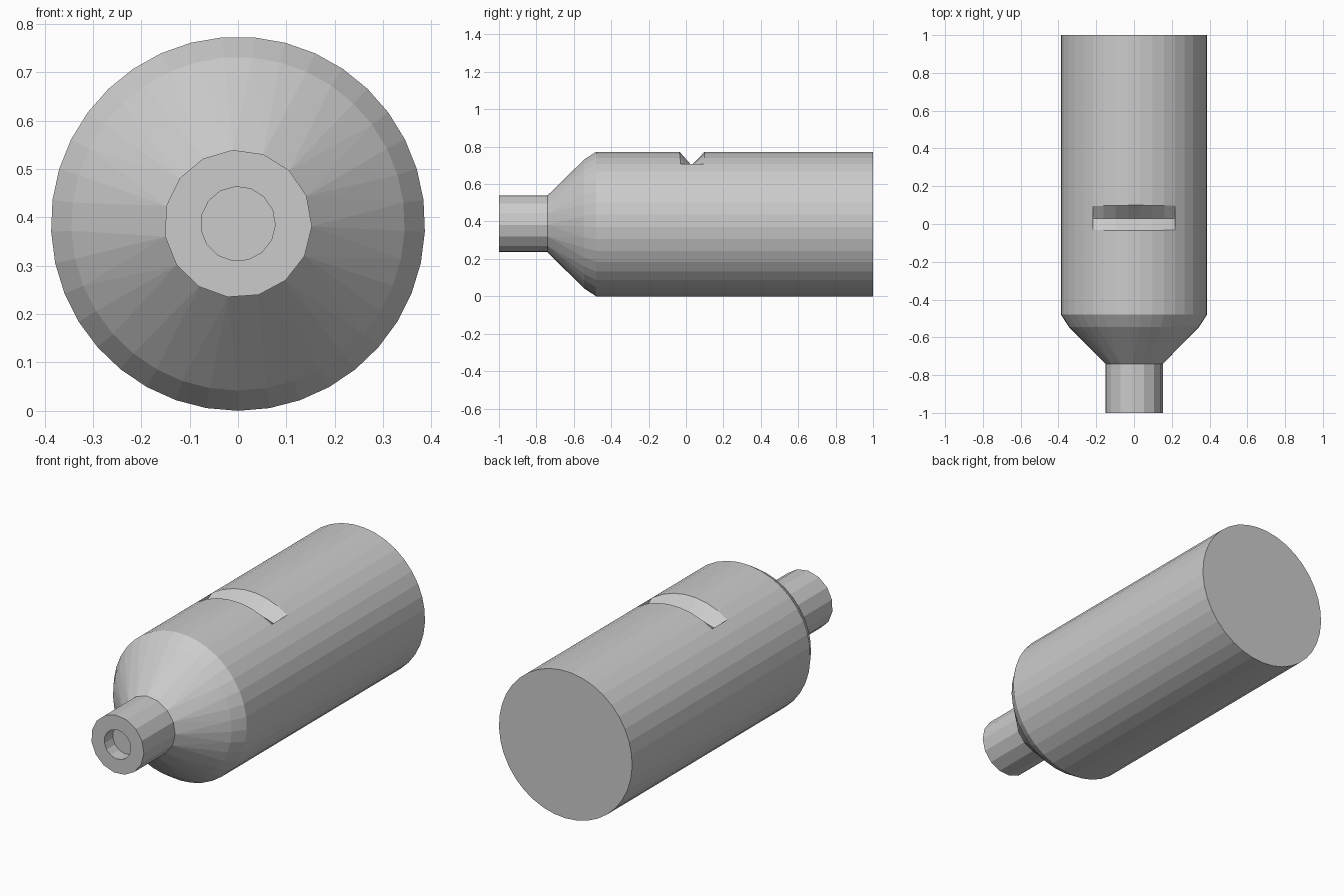
import bpy
import bmesh
from math import sin, cos, pi, radians, sqrt

cube = bpy.data.objects.get("Cube")
if cube:
    bpy.data.objects.remove(cube, do_unlink=True)

R = 0.387            # body radius, also the height of the axis
BODY_SIDES, NECK_SIDES = 37, 15
NECK_TURN = radians(4)

grey = bpy.data.materials.new("plain grey")
grey.use_nodes = True
colour = (0.6, 0.6, 0.6, 1)
grey.diffuse_color = colour
grey.node_tree.nodes["Principled BSDF"].inputs["Base Color"].default_value = colour


def ring(bm, y, r, sides, turn):
    """Closed loop of vertices around the y axis, angles measured from the top."""
    verts = [bm.verts.new((-r * sin(turn + 2 * pi * i / sides), y,
                           R + r * cos(turn + 2 * pi * i / sides)))
             for i in range(sides)]
    edges = [bm.edges.new((verts[i - 1], verts[i])) for i in range(sides)]
    return verts, edges


def finish(bm, name):
    bmesh.ops.recalc_face_normals(bm, faces=bm.faces)
    mesh = bpy.data.meshes.new(name)
    bm.to_mesh(mesh)
    bm.free()
    mesh.materials.append(grey)
    obj = bpy.data.objects.new(name, mesh)
    bpy.context.collection.objects.link(obj)
    return obj


# Pipe: barrel, tapered shoulder, neck and blind bore as one closed shell
bm = bmesh.new()
half = pi / BODY_SIDES
rings = [ring(bm, y, r, BODY_SIDES, half) for y, r in
         ((1, R), (-0.48, R), (-0.545, 0.345))]
rings += [ring(bm, y, r, NECK_SIDES, NECK_TURN) for y, r in
          ((-0.74, 0.153), (-1, 0.153), (-1, 0.077), (-0.93, 0.077))]
for (va, ea), (vb, eb) in zip(rings, rings[1:]):
    bmesh.ops.bridge_loops(bm, edges=ea + eb)
bm.faces.new(rings[0][0])
bm.faces.new(rings[-1][0])
pipe = finish(bm, "pipe_body")

# Mouth cutter: V section swept over the top of the barrel
bm = bmesh.new()
sections = []
for k in range(-4, 4):
    x = 1.005 * R * sin((2 * k + 1) * half)
    top = R + sqrt((1.01 * R) ** 2 - x * x)
    floor = 0.70 - 0.25 * max(0, abs(x) - 0.1)
    sections.append([bm.verts.new((x, y, z)) for y, z in
                     ((0.03, floor), (0.103, top), (0.103, 0.85),
                      (-0.038, 0.85), (-0.038, top))])
for a, b in zip(sections, sections[1:]):
    for i in range(5):
        bm.faces.new((a[i - 1], a[i], b[i], b[i - 1]))
bm.faces.new(sections[0])
bm.faces.new(sections[-1])
cutter = finish(bm, "mouth_cutter")
cutter.hide_render = True
cutter.hide_viewport = True
cutter.display_type = 'WIRE'

cut = pipe.modifiers.new("mouth", 'BOOLEAN')
cut.operation = 'DIFFERENCE'
cut.solver = 'EXACT'
cut.object = cutter
